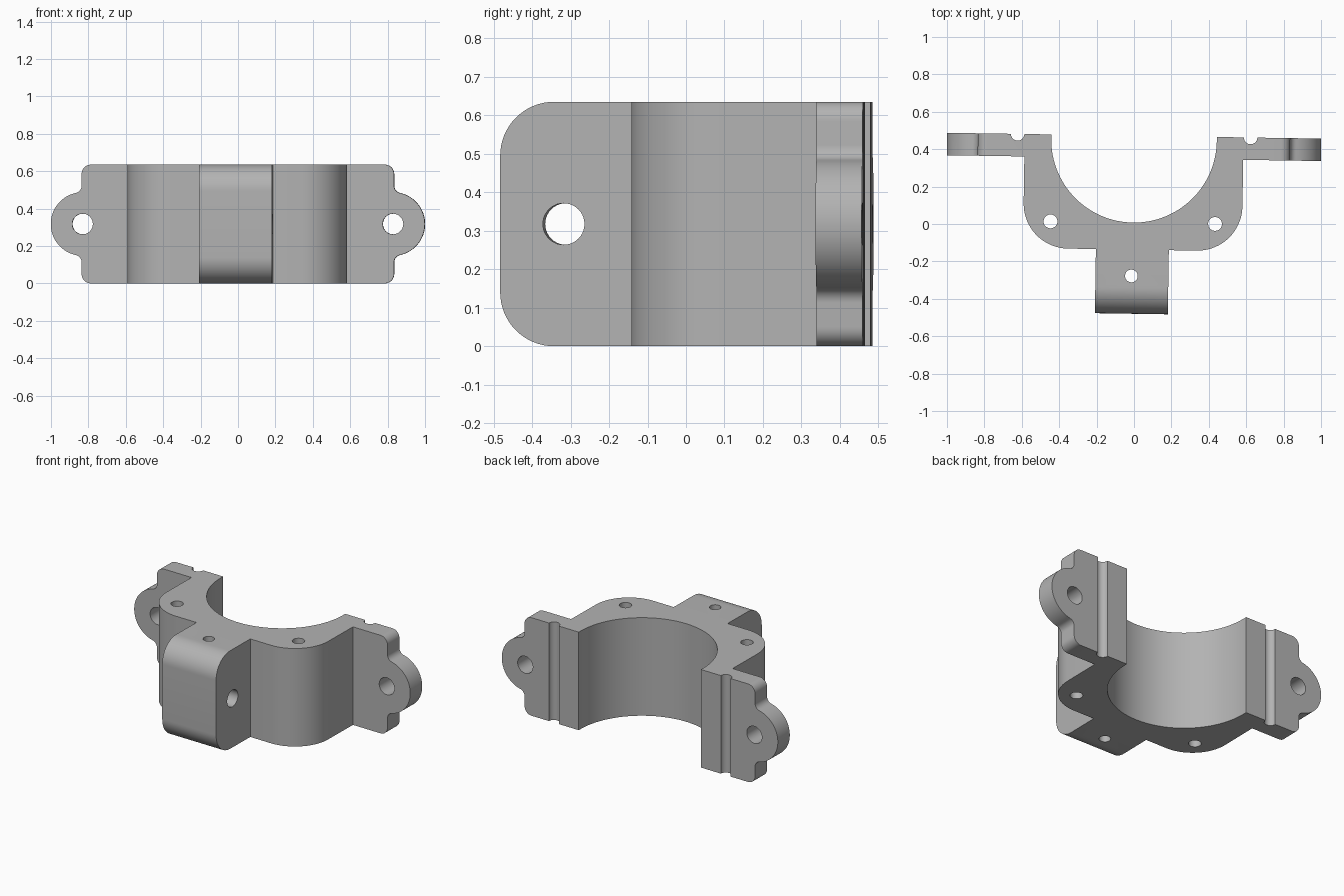
import bpy, bmesh
from math import pi, cos, sin, sqrt, atan2, radians
from mathutils import Matrix, Vector

if "Cube" in bpy.data.objects:
    bpy.data.objects.remove(bpy.data.objects["Cube"])

grey = bpy.data.materials.new("machined grey")
grey.use_nodes = True
grey.diffuse_color = (0.45, 0.45, 0.45, 1)
grey.node_tree.nodes["Principled BSDF"].inputs["Base Color"].default_value = (0.45, 0.45, 0.45, 1)

H = 0.635        # height of the clamp
MID = H / 2
BACK = 0.472     # parting face


def arc(cx, cy, r, a0, a1, n=16):
    return [(cx + r * cos(a0 + (a1 - a0) * i / n), cy + r * sin(a0 + (a1 - a0) * i / n))
            for i in range(n + 1)]


def circle(cx, cy, r, n=40):
    return arc(cx, cy, r, 0, 2 * pi, n)[:-1]


def prism(name, outline, axis, start, end):
    """Extrude a 2D outline along x (outline yz), y (outline xz) or z (outline xy)."""
    place = {"x": lambda u, v, w: (w, u, v),
             "y": lambda u, v, w: (u, w, v),
             "z": lambda u, v, w: (u, v, w)}[axis]
    bm = bmesh.new()
    face = bm.faces.new([bm.verts.new(place(u, v, start)) for u, v in outline])
    moved = bmesh.ops.extrude_face_region(bm, geom=[face])["geom"]
    bmesh.ops.translate(bm, vec=Vector(place(0, 0, end - start)),
                        verts=[g for g in moved if isinstance(g, bmesh.types.BMVert)])
    bmesh.ops.recalc_face_normals(bm, faces=bm.faces)
    mesh = bpy.data.meshes.new(name)
    bm.to_mesh(mesh)
    bm.free()
    mesh.materials.append(grey)
    obj = bpy.data.objects.new(name, mesh)
    bpy.context.collection.objects.link(obj)
    return obj


def combine(target, other, operation):
    bpy.context.view_layer.objects.active = target
    mod = target.modifiers.new(operation.lower(), "BOOLEAN")
    mod.operation, mod.solver, mod.object = operation, "EXACT", other
    bpy.ops.object.modifier_apply(modifier=mod.name)
    bpy.data.objects.remove(other)


# Saddle body with two rounded front corners
W, R, FRONT = 0.585, 0.24, -0.137
body = prism("clamp_half",
             [(W, 0.46), (-W, 0.46)]
             + arc(-W + R, FRONT + R, R, pi, 1.5 * pi)
             + arc(W - R, FRONT + R, R, 1.5 * pi, 2 * pi), "z", 0, H)

# Bolting flange with a round ear blended into each end
EDGE, CORNER, EAR, EAR_X, BLEND = 0.835, 0.05, 0.17, 0.83, 0.04
dx = EDGE + BLEND - EAR_X
dz = sqrt((EAR + BLEND) ** 2 - dx ** 2)
touch = atan2(dz, dx)
upper = (arc(EAR_X, 0, EAR, 0, touch, 20)
         + arc(EDGE + BLEND, dz, BLEND, pi + touch, pi, 8)
         + arc(EDGE - CORNER, MID - CORNER, CORNER, 0, pi / 2, 8))
quarter_pair = upper + [(-x, z) for x, z in reversed(upper)]
lower = [(x, -z) for x, z in reversed(quarter_pair)][1:-1]
flange = prism("flange", [(x, z + MID) for x, z in quarter_pair + lower], "y", 0.352, BACK)
combine(body, flange, "UNION")

# Front hinge lug with rounded top and bottom
LUG, ROUND = -0.48, 0.14
lug = prism("lug",
            [(-0.05, 0), (-0.05, H)]
            + arc(LUG + ROUND, H - ROUND, ROUND, pi / 2, pi)
            + arc(LUG + ROUND, ROUND, ROUND, pi, 1.5 * pi), "x", -0.195, 0.195)
combine(body, lug, "UNION")

# Half-round bore, straight at the parting face
BORE = 0.4425
cutters = [prism("bore_cut",
                 arc(0, 0.45, BORE, pi, 2 * pi, 64) + [(BORE, 0.6), (-BORE, 0.6)], "z", -0.1, H + 0.1)]

# Seal grooves, ear bolt holes and vertical pin holes
for side in (-1, 1):
    cutters += [
        prism("groove_cut", circle(side * 0.623, BACK, 0.036), "z", -0.1, H + 0.1),
        prism("bolt_cut", circle(side * EAR_X, MID, 0.055), "y", 0.2, 0.6),
        prism("pin_cut", circle(side * 0.44, 0.007, 0.037), "z", -0.1, H + 0.1)]

# Lug holes
cutters += [prism("lug_pin_cut", circle(-0.003, -0.278, 0.034), "z", -0.1, H + 0.1),
            prism("hinge_cut", circle(-0.315, MID, 0.054), "x", -0.4, 0.4)]
for cutter in cutters:
    combine(body, cutter, "DIFFERENCE")

# Slight turn about the vertical axis
body.data.transform(Matrix.Rotation(-0.0155, 4, "Z") @ Matrix.Translation((-0.0067, 0, 0)))
bpy.ops.object.select_all(action="DESELECT")
body.select_set(True)
bpy.context.view_layer.objects.active = body
bpy.ops.object.shade_smooth_by_angle(angle=radians(30))
